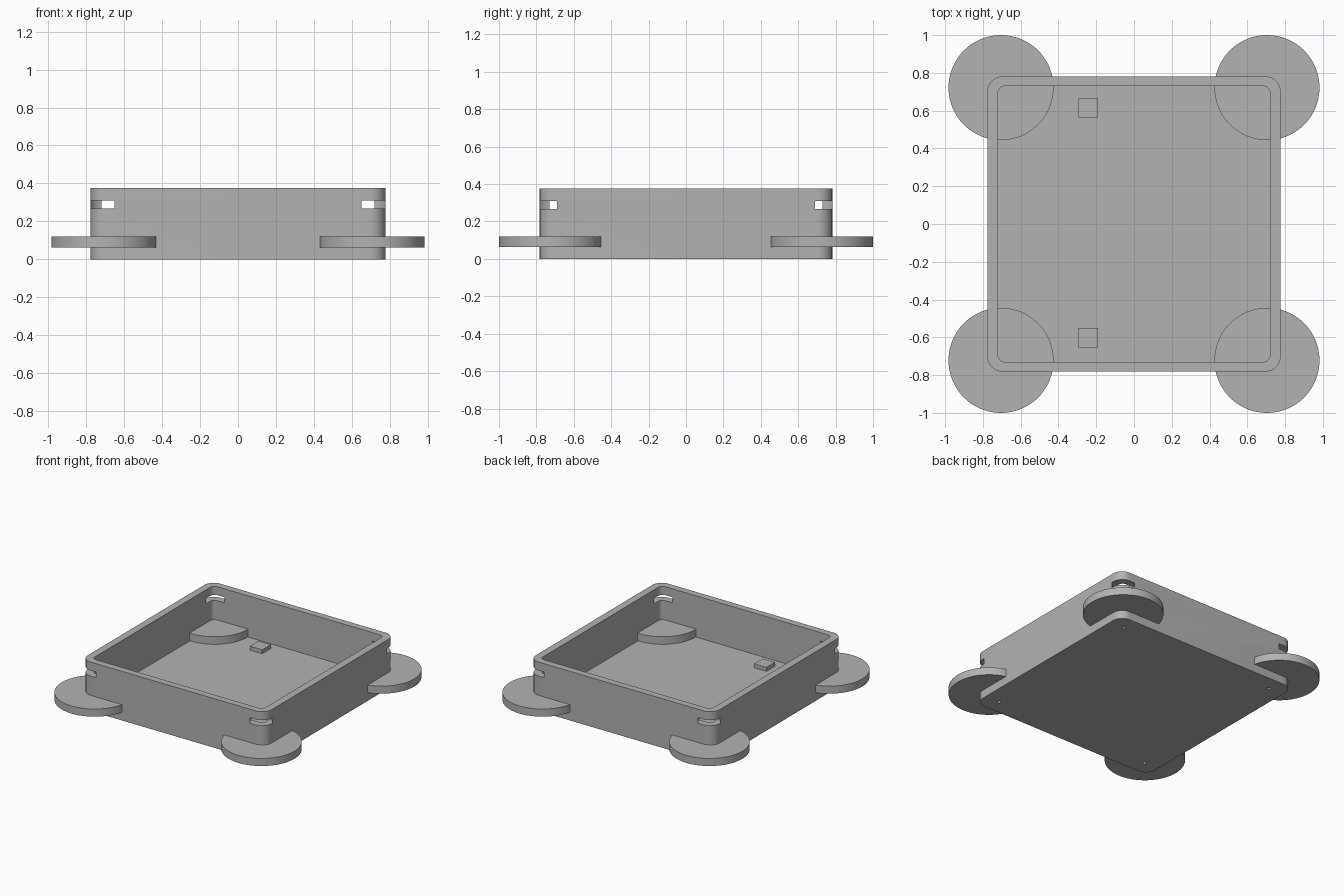
import bpy
import bmesh
import math

if "Cube" in bpy.data.objects:
    bpy.data.objects.remove(bpy.data.objects["Cube"], do_unlink=True)

grey = bpy.data.materials.new("plain_grey")
grey.use_nodes = True
grey.diffuse_color = (0.45, 0.45, 0.45, 1)
grey.node_tree.nodes["Principled BSDF"].inputs["Base Color"].default_value = grey.diffuse_color


def circle(x, y, r, n=64):
    return [(x + r * math.cos(math.tau * i / n), y + r * math.sin(math.tau * i / n)) for i in range(n)]


def rounded_rect(hx, hy, r, steps=12):
    pts = []
    for q, (sx, sy) in enumerate([(1, 1), (-1, 1), (-1, -1), (1, -1)]):
        for i in range(steps + 1):
            a = (q + i / steps) * math.pi / 2
            pts.append((sx * (hx - r) + r * math.cos(a), sy * (hy - r) + r * math.sin(a)))
    return pts


def prism(name, outline, z0, z1):
    """Extrude a flat outline upward between two heights."""
    bm = bmesh.new()
    base = bm.faces.new([bm.verts.new((x, y, z0)) for x, y in outline])
    top = bmesh.ops.extrude_face_region(bm, geom=[base])["geom"]
    bmesh.ops.translate(bm, verts=[v for v in top if isinstance(v, bmesh.types.BMVert)], vec=(0, 0, z1 - z0))
    bmesh.ops.recalc_face_normals(bm, faces=bm.faces)
    mesh = bpy.data.meshes.new(name)
    bm.to_mesh(mesh)
    bm.free()
    mesh.materials.append(grey)
    obj = bpy.data.objects.new(name, mesh)
    bpy.context.collection.objects.link(obj)
    return obj


def activate(obj):
    bpy.ops.object.select_all(action="DESELECT")
    obj.select_set(True)
    bpy.context.view_layer.objects.active = obj


def cut(target, cutter):
    cutter.hide_render = True
    mod = target.modifiers.new("cut", "BOOLEAN")
    mod.operation = "DIFFERENCE"
    mod.solver = "EXACT"
    mod.object = cutter
    activate(target)
    bpy.ops.object.modifier_apply(modifier=mod.name)
    bpy.data.objects.remove(cutter, do_unlink=True)


HEIGHT, FLOOR = 0.375, 0.06
corners = [(sx, sy, f"{fb}_{lr}") for sx, lr in ((1, "left"), (-1, "right"))
           for sy, fb in ((-1, "front"), (1, "back"))]

# Open tray with rounded corners
tray = prism("tray", rounded_rect(0.776, 0.782, 0.08), 0, HEIGHT)
cut(tray, prism("cavity_cutter", rounded_rect(0.72, 0.73, 0.035), FLOOR, HEIGHT + 0.1))

# Round slots through the wall corners, and small blind holes underneath
for sx, sy, place in corners:
    cut(tray, prism("slot_cutter", circle(sx * 0.703, sy * 0.722, 0.08), 0.268, 0.31))
    cut(tray, prism("hole_cutter", circle(sx * 0.655, sy * 0.67, 0.012, 20), -0.05, 0.055))
parts = [tray]

# Corner discs passing through the walls
for sx, sy, place in corners:
    parts.append(prism(f"{place}_disc", circle(sx * 0.704, sy * 0.722, 0.278, 96), 0.063, 0.121))

# Small square blocks on the floor
for y, place in ((0.615, "back"), (-0.602, "front")):
    square = [(-0.242 + a * 0.052, y + b * 0.052) for a, b in ((-1, -1), (1, -1), (1, 1), (-1, 1))]
    prism(f"{place}_block", square, FLOOR - 0.01, FLOOR + 0.03)

for part in parts:
    activate(part)
    bpy.ops.object.shade_smooth_by_angle(angle=math.radians(30))
